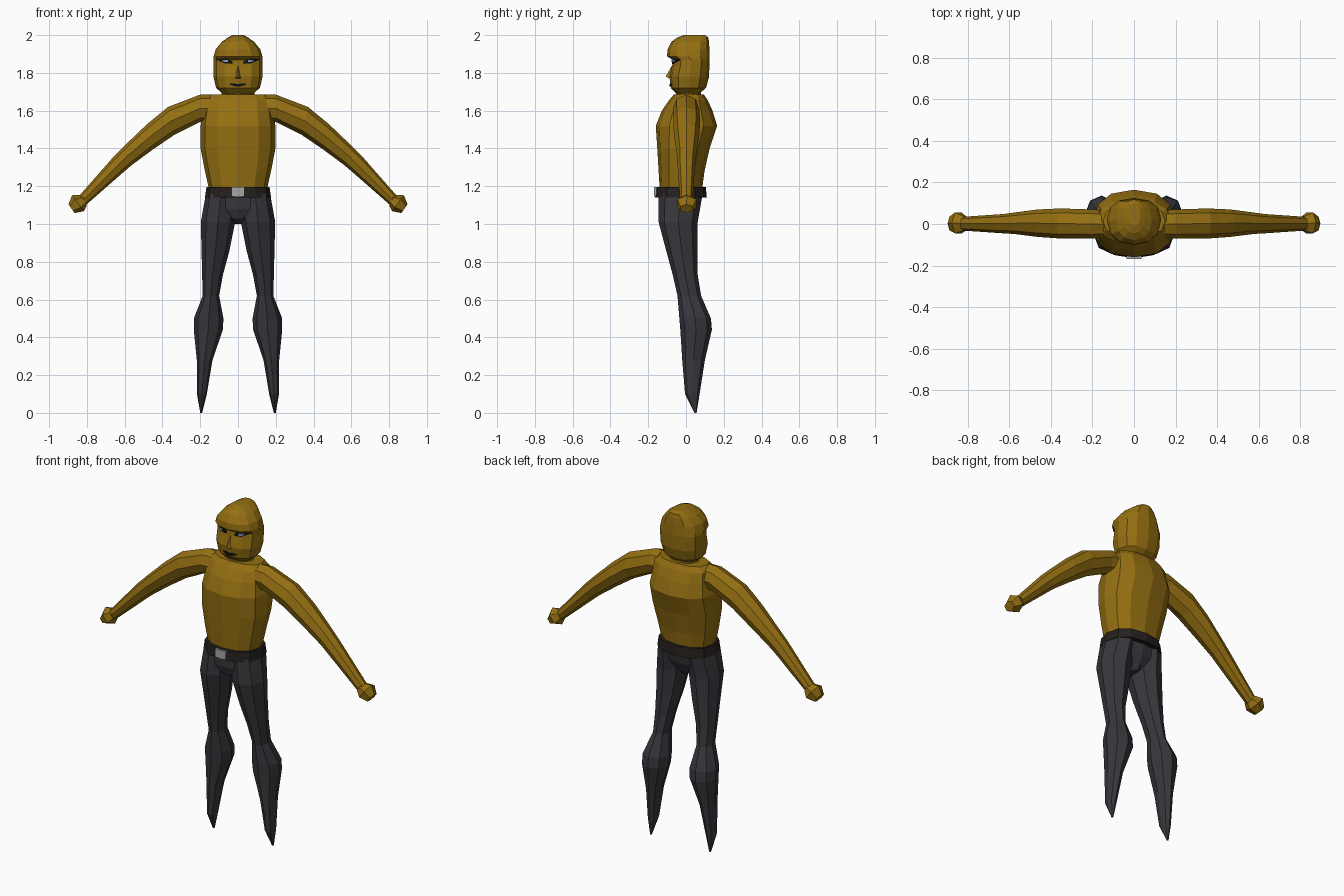
import bpy, bmesh
from math import cos, sin, pi
from mathutils import Vector


def material(name, r, g, b):
    m = bpy.data.materials.new(name)
    m.diffuse_color = (r, g, b, 1)
    return m


TAN = material("tan", 0.30, 0.16, 0.006)
DARK = material("charcoal", 0.04, 0.038, 0.046)
BELT = material("belt_black", 0.018, 0.014, 0.012)
BLACK = material("black", 0.006, 0.005, 0.005)
STEEL = material("steel", 0.38, 0.38, 0.38)
BLUE = material("eye_blue", 0.25, 0.35, 0.6)


def finish(name, bm, mat, mirror=False):
    bmesh.ops.recalc_face_normals(bm, faces=bm.faces)
    me = bpy.data.meshes.new(name)
    bm.to_mesh(me)
    bm.free()
    me.materials.append(mat)
    ob = bpy.data.objects.new(name, me)
    bpy.context.collection.objects.link(ob)
    if mirror:
        ob.modifiers.new("mirror", 'MIRROR')
    return ob


def loft(name, rings, mat, n=8, power=1.0, mirror=False):
    """Skin closed rings given as (centre, half axis u, half axis v)."""
    bm = bmesh.new()
    sp = lambda a: abs(a) ** power * (1 if a >= 0 else -1)
    loops = []
    for c, u, v in rings:
        loops.append([bm.verts.new(c + u * sp(cos(2 * pi * i / n)) + v * sp(sin(2 * pi * i / n)))
                      for i in range(n)])
    for a, b in zip(loops, loops[1:]):
        for i in range(n):
            j = (i + 1) % n
            bm.faces.new((a[i], a[j], b[j], b[i]))
    bm.faces.new(loops[0])
    bm.faces.new(loops[-1])
    return finish(name, bm, mat, mirror)


def level(z, x0, x1, y0, y1):
    """Horizontal ring from its x and y extents."""
    return (Vector(((x0 + x1) / 2, (y0 + y1) / 2, z)),
            Vector(((x1 - x0) / 2, 0, 0)), Vector((0, (y1 - y0) / 2, 0)))


def body(rows):
    return [level(z, -hx, hx, y0, y1) for z, hx, y0, y1 in rows]


def slanted(xt, zt, xb, zb, y0, y1):
    """Arm ring from its top point, bottom point and y extents."""
    t, b = Vector((xt, 0, zt)), Vector((xb, 0, zb))
    return ((t + b) / 2 + Vector((0, (y0 + y1) / 2, 0)), (t - b) / 2, Vector((0, (y1 - y0) / 2, 0)))


def strip(name, cols, mat, mirror=True):
    """Thin face detail from columns of (x, y, top z, bottom z)."""
    bm = bmesh.new()
    grid = [[bm.verts.new(p) for p in ((x, y, t), (x, y, b), (x, y + 0.015, b), (x, y + 0.015, t))]
            for x, y, t, b in cols]
    for a, b in zip(grid, grid[1:]):
        for i in range(4):
            j = (i + 1) % 4
            bm.faces.new((a[i], a[j], b[j], b[i]))
    bm.faces.new(grid[0])
    bm.faces.new(grid[-1])
    return finish(name, bm, mat, mirror)


# Torso and neck
loft("torso", body([
    (1.16, 0.148, -0.138, 0.082), (1.28, 0.175, -0.145, 0.098), (1.40, 0.198, -0.152, 0.125),
    (1.52, 0.198, -0.16, 0.165), (1.60, 0.185, -0.128, 0.14), (1.655, 0.18, -0.09, 0.115),
    (1.685, 0.15, -0.065, 0.095)]), TAN, 12, 0.85)
loft("neck", body([(1.62, 0.10, -0.06, 0.085), (1.73, 0.08, -0.05, 0.075)]), TAN, 8)

# Head with recessed eye line under the brow
loft("head", body([
    (1.69, 0.08, -0.05, 0.07), (1.72, 0.116, -0.08, 0.106), (1.78, 0.13, -0.088, 0.122),
    (1.84, 0.13, -0.073, 0.124), (1.868, 0.13, -0.070, 0.125), (1.888, 0.129, -0.10, 0.125),
    (1.925, 0.118, -0.098, 0.124), (1.965, 0.085, -0.077, 0.122), (1.988, 0.052, -0.045, 0.118),
    (2.0, 0.03, -0.01, 0.10)]), TAN, 12, 0.85)

# Facial features
bm = bmesh.new()
for p in ((0, -0.068, 1.85), (0.02, -0.08, 1.768), (-0.02, -0.08, 1.768), (0, -0.108, 1.78)):
    bm.verts.new(p)
bmesh.ops.convex_hull(bm, input=bm.verts)
finish("nose", bm, TAN)
strip("eyes", [(0.03, -0.074, 1.862, 1.848), (0.068, -0.068, 1.876, 1.85),
               (0.11, -0.036, 1.882, 1.868)], BLACK, True)
strip("irises", [(0.052, -0.076, 1.867, 1.857), (0.068, -0.073, 1.869, 1.857),
                 (0.082, -0.062, 1.869, 1.861)], BLUE, True)
strip("mouth", [(0, -0.088, 1.740, 1.728), (0.022, -0.084, 1.745, 1.730),
                (0.045, -0.077, 1.742, 1.738)], BLACK, True)

# Arms and fists
loft("arms", [slanted(*r) for r in (
    (0.10, 1.685, 0.12, 1.54, -0.065, 0.065), (0.20, 1.685, 0.20, 1.54, -0.07, 0.07),
    (0.37, 1.62, 0.34, 1.47, -0.07, 0.075), (0.48, 1.53, 0.45, 1.395, -0.062, 0.07),
    (0.59, 1.425, 0.565, 1.31, -0.048, 0.055), (0.66, 1.355, 0.60, 1.28, -0.045, 0.048),
    (0.84, 1.15, 0.80, 1.105, -0.032, 0.035))], TAN, 8, 1, True)
loft("fists", [slanted(*r) for r in (
    (0.825, 1.155, 0.80, 1.10, -0.035, 0.04), (0.878, 1.152, 0.815, 1.068, -0.053, 0.063),
    (0.898, 1.105, 0.865, 1.058, -0.035, 0.04))], TAN, 6, 1, True)

# Belt and buckle
loft("belt", body([(1.14, 0.175, -0.165, 0.11), (1.197, 0.167, -0.16, 0.105)]), BELT, 12, 0.85)
bm = bmesh.new()
bmesh.ops.create_cube(bm, size=1)
bmesh.ops.scale(bm, vec=(0.07, 0.03, 0.05), verts=bm.verts)
bmesh.ops.translate(bm, vec=(0, -0.154, 1.17), verts=bm.verts)
finish("buckle", bm, STEEL)

# Hips and tapering legs
loft("hips", body([
    (1.16, 0.155, -0.14, 0.085), (1.08, 0.14, -0.135, 0.07), (1.03, 0.05, -0.12, 0.05),
    (1.0, 0.018, -0.08, 0.03)]), DARK, 12, 0.85)
loft("legs", [level(*r) for r in (
    (1.16, 0.01, 0.17, -0.145, 0.088), (1.01, 0.015, 0.197, -0.145, 0.062),
    (0.86, 0.045, 0.193, -0.105, 0.06), (0.73, 0.08, 0.19, -0.07, 0.062),
    (0.62, 0.10, 0.187, -0.045, 0.08), (0.50, 0.077, 0.234, -0.035, 0.132),
    (0.44, 0.08, 0.234, -0.03, 0.137), (0.28, 0.135, 0.218, -0.02, 0.10),
    (0.10, 0.165, 0.217, -0.005, 0.072), (0.0, 0.19, 0.20, 0.045, 0.056))], DARK, 8, 1, True)
